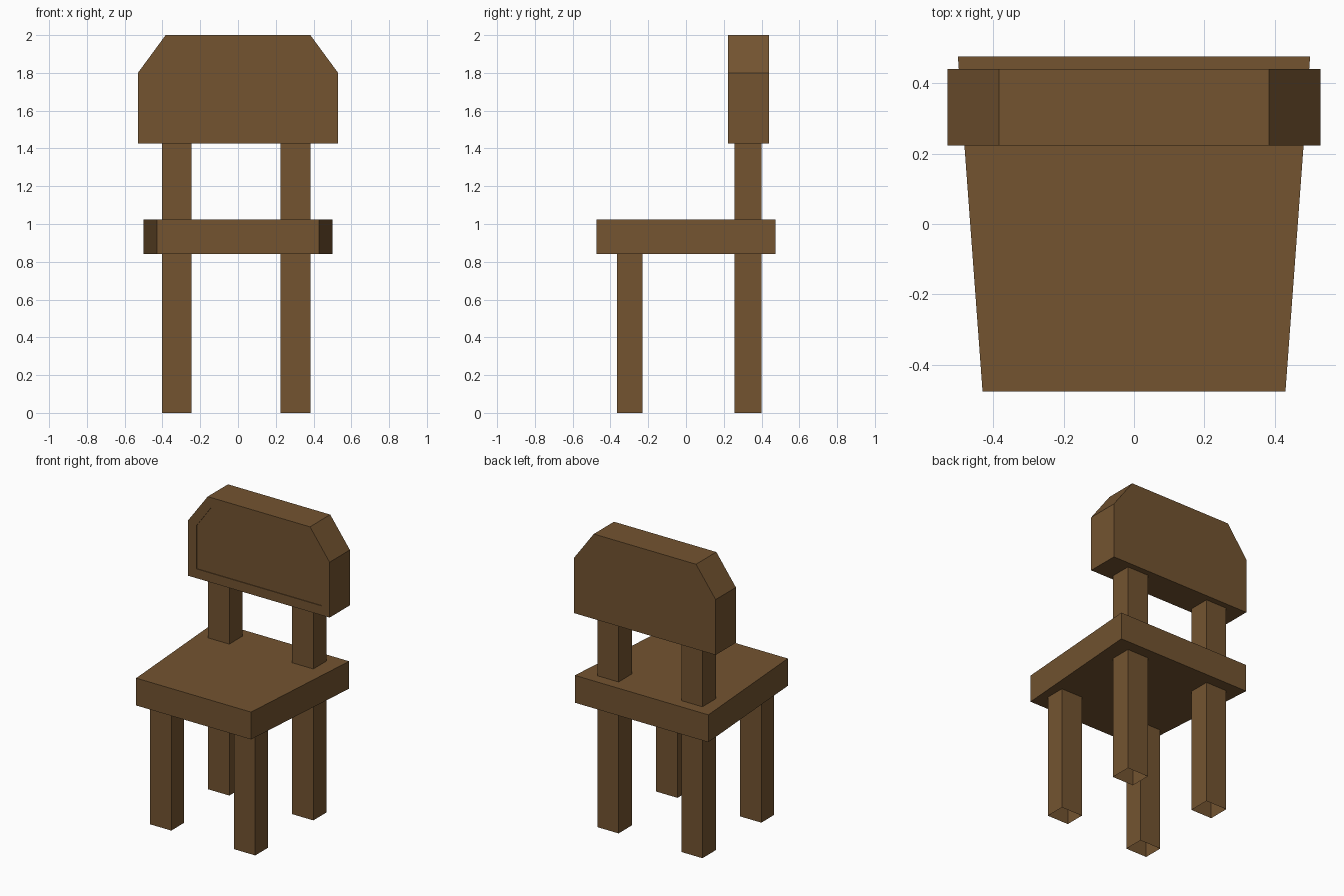
import bpy
import bmesh
from mathutils import Vector

if "Cube" in bpy.data.objects:
    bpy.data.objects.remove(bpy.data.objects["Cube"], do_unlink=True)

# Single wood colour
wood = bpy.data.materials.new("brown_wood")
wood.use_nodes = True
colour = (0.172, 0.088, 0.030, 1)
wood.diffuse_color = colour
wood.node_tree.nodes["Principled BSDF"].inputs["Base Color"].default_value = colour


def finish(name, bm):
    mesh = bpy.data.meshes.new(name)
    bm.to_mesh(mesh)
    bm.free()
    mesh.materials.append(wood)
    obj = bpy.data.objects.new(name, mesh)
    bpy.context.collection.objects.link(obj)
    return obj


def prism(outline, depth):
    """Closed prism: the outline extruded along the depth vector."""
    bm = bmesh.new()
    base = bm.faces.new([bm.verts.new(p) for p in outline])
    top = bmesh.ops.extrude_face_region(bm, geom=[base], use_keep_orig=True)["geom"]
    moved = [v for v in top if isinstance(v, bmesh.types.BMVert)]
    bmesh.ops.translate(bm, verts=moved, vec=Vector(depth))
    bmesh.ops.recalc_face_normals(bm, faces=bm.faces)
    return bm


# Seat, narrower at the front
seat_outline = [(-0.43, -0.475, 0.84), (0.43, -0.475, 0.84),
                (0.50, 0.475, 0.84), (-0.50, 0.475, 0.84)]
finish("seat", prism(seat_outline, (0, 0, 0.185)))


# Legs: hollow posts, open at the foot
def post(name, x0, x1, y0, y1, height):
    bm = prism([(x0, y0, 0), (x1, y0, 0), (x1, y1, 0), (x0, y1, 0)], (0, 0, height))
    foot = [f for f in bm.faces if f.normal.z < -0.9]
    bmesh.ops.delete(bm, geom=foot, context="FACES_ONLY")
    finish(name, bm)


for side, x0, x1 in (("right", -0.403, -0.245), ("left", 0.225, 0.384)):
    post("front_leg_" + side, x0, x1, -0.364, -0.23, 0.9)
    post("back_post_" + side, x0, x1, 0.257, 0.40, 1.5)


# Backrest with cut upper corners
def backrest_outline(half, top_half, bottom, shoulder, top, y):
    right = [(half, y, bottom), (half, y, shoulder), (top_half, y, top)]
    return right + [(-x, y, z) for x, y, z in reversed(right)]


FRONT, BACK = 0.223, 0.44
bm = prism(backrest_outline(0.53, 0.383, 1.425, 1.80, 2.0, FRONT), (0, BACK - FRONT, 0))

# Shallow recessed panel on the front of the backrest
face = min(bm.faces, key=lambda f: f.normal.y)
bmesh.ops.inset_region(bm, faces=[face], thickness=0.06, depth=0)
panel = backrest_outline(0.468, 0.35, 1.488, 1.78, 1.943, FRONT)
for v in face.verts:
    v.co = min(panel, key=lambda p: (Vector(p) - v.co).length)
rim = list(face.verts)
bmesh.ops.inset_region(bm, faces=[face], thickness=0, depth=0)
for v in face.verts:
    v.co.y += 0.005
finish("backrest", bm)
